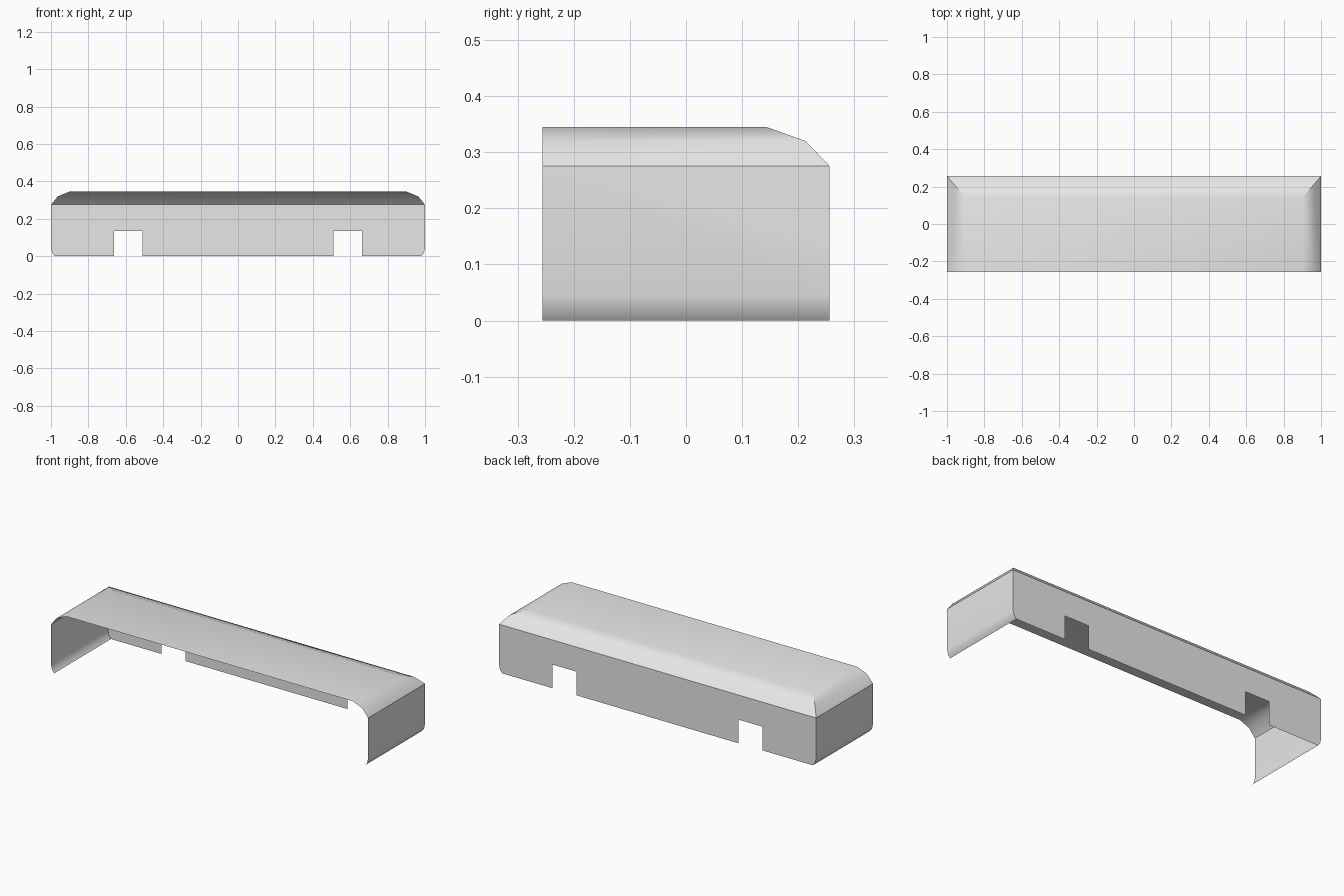
import bpy, bmesh, math
from mathutils import Vector

cube = bpy.data.objects.get("Cube")
if cube:
    bpy.data.objects.remove(cube, do_unlink=True)

HALF_X, HALF_Y = 1.0, 0.256
NOTCH_IN, NOTCH_OUT, NOTCH_TOP = 0.51, 0.663, 0.135

# Material
grey = bpy.data.materials.new("light grey")
grey.use_nodes = True
colour = (0.8, 0.8, 0.8, 1)
grey.diffuse_color = colour
grey.node_tree.nodes["Principled BSDF"].inputs["Base Color"].default_value = colour

# Wall levels from the bottom lip to the roof: side inset, back inset, height
levels = [(0.02, 0, 0), (0.006, 0, 0.018), (0, 0, 0.045),
          (0, 0, 0.275), (0.037, 0.043, 0.32), (0.098, 0.113, 0.345)]

bm = bmesh.new()
rings = []
for side, back, z in levels:
    x, y = HALF_X - side, HALF_Y - back
    path = [(x, -HALF_Y), (x, y), (-x, y), (-x, -HALF_Y)]
    rings.append([bm.verts.new((px, py, z)) for px, py in path])

# Sides, back wall and bevels, open at the front and underneath
for low, high in zip(rings, rings[1:]):
    for i in range(3):
        bm.faces.new((low[i], low[i + 1], high[i + 1], high[i]))

# Flat roof
bm.faces.new(rings[-1])


def wall_faces():
    return [f for f in bm.faces if all(v.co.y > HALF_Y - 0.001 for v in f.verts)]


# Two square notches in the lower edge of the back wall
cuts = [((s * x, 0, 0), (1, 0, 0)) for s in (-1, 1) for x in (NOTCH_IN, NOTCH_OUT)]
cuts.append(((0, 0, NOTCH_TOP), (0, 0, 1)))
for point, normal in cuts:
    faces = wall_faces()
    geom = faces + list({e for f in faces for e in f.edges}) + list({v for f in faces for v in f.verts})
    bmesh.ops.bisect_plane(bm, geom=geom, plane_co=Vector(point), plane_no=Vector(normal), dist=1e-5)

notches = []
for f in wall_faces():
    c = f.calc_center_median()
    if NOTCH_IN < abs(c.x) < NOTCH_OUT and c.z < NOTCH_TOP:
        notches.append(f)
bmesh.ops.delete(bm, geom=notches, context='FACES')

# Smooth bevels with crisp folds and mitred corners
for f in bm.faces:
    f.smooth = True
for e in bm.edges:
    d = e.verts[0].co - e.verts[1].co
    mitre = min(abs(d.x), abs(d.y), abs(d.z)) > 0.001
    if mitre or (len(e.link_faces) == 2 and e.calc_face_angle() > math.radians(35)):
        e.smooth = False

mesh = bpy.data.meshes.new("cover_shell")
bm.to_mesh(mesh)
bm.free()
mesh.materials.append(grey)
shell = bpy.data.objects.new("cover_shell", mesh)
bpy.context.collection.objects.link(shell)
